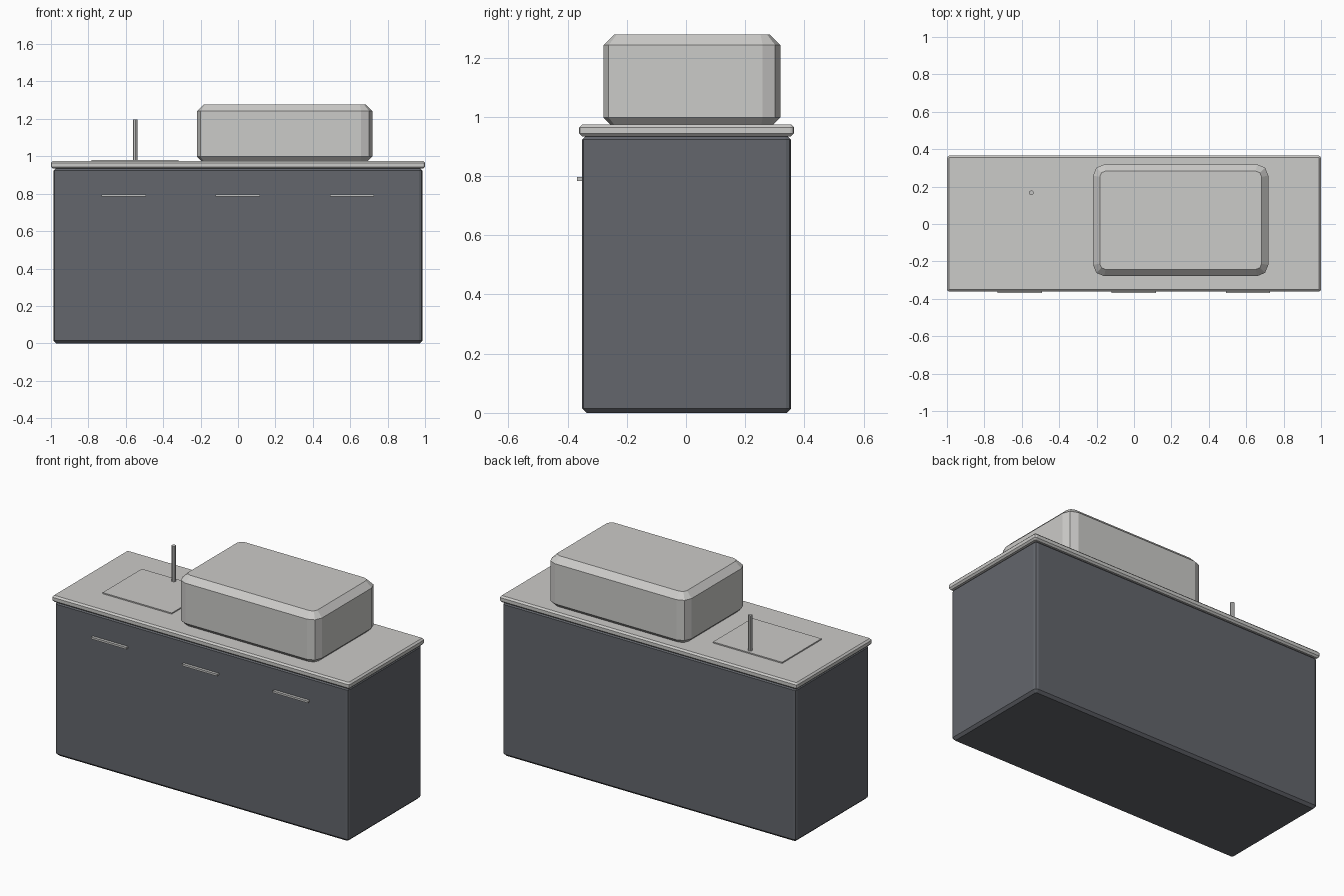
import bpy, bmesh

if "Cube" in bpy.data.objects:
    bpy.data.objects.remove(bpy.data.objects["Cube"])


def material(name, rgb):
    m = bpy.data.materials.new(name)
    m.diffuse_color = (*rgb, 1)
    m.use_nodes = True
    m.node_tree.nodes["Principled BSDF"].inputs["Base Color"].default_value = m.diffuse_color
    return m


DARK = material("dark slate", (0.125, 0.133, 0.15))
LIGHT = material("pale grey", (0.60, 0.595, 0.58))
METAL = material("brushed metal", (0.55, 0.55, 0.54))


def finish(bm, name, mat):
    bmesh.ops.recalc_face_normals(bm, faces=bm.faces)
    me = bpy.data.meshes.new(name)
    bm.to_mesh(me)
    bm.free()
    me.materials.append(mat)
    ob = bpy.data.objects.new(name, me)
    bpy.context.collection.objects.link(ob)
    return ob


def box(name, lo, hi, mat, corner=0, rim=0):
    """Box with rounded upright corners and chamfered top and bottom rims."""
    bm = bmesh.new()
    bmesh.ops.create_cube(bm, size=1)
    for v in bm.verts:
        v.co = [l + (c + 0.5) * (h - l) for l, h, c in zip(lo, hi, v.co)]
    if corner:
        up = [e for e in bm.edges
              if abs(e.verts[0].co.z - e.verts[1].co.z) > 1e-4]
        bmesh.ops.bevel(bm, geom=up, offset=corner, segments=2,
                        profile=0.5, affect='EDGES')
    if rim:
        flat = [e for e in bm.edges
                if abs(e.verts[0].co.z - e.verts[1].co.z) < 1e-4]
        bmesh.ops.bevel(bm, geom=flat, offset=rim, segments=1,
                        profile=0.5, affect='EDGES')
    return finish(bm, name, mat)


# Cabinet, worktop and the large rounded block on top
box("cabinet", (-0.987, -0.351, 0), (0.987, 0.355, 0.938), DARK, 0.018, 0.015)
box("worktop", (-1, -0.361, 0.934), (1, 0.365, 0.974), LIGHT, 0.012, 0.010)
box("countertop_unit", (-0.219, -0.279, 0.962), (0.718, 0.319, 1.278),
    LIGHT, 0.06, 0.036)

# Sink plate
box("sink", (-0.783, -0.182, 0.97), (-0.318, 0.195, 0.981), LIGHT)

# Tap
bm = bmesh.new()
bmesh.ops.create_cone(bm, cap_ends=True, segments=8, radius1=0.013,
                      radius2=0.013, depth=0.23)
bmesh.ops.translate(bm, verts=bm.verts, vec=(-0.549, 0.167, 1.081))
finish(bm, "tap", METAL)

# Drawer handles
for side, x in (("left", -0.611), ("middle", -0.001), ("right", 0.609)):
    box(side + "_handle", (x - 0.118, -0.368, 0.784),
        (x + 0.118, -0.345, 0.796), METAL)
